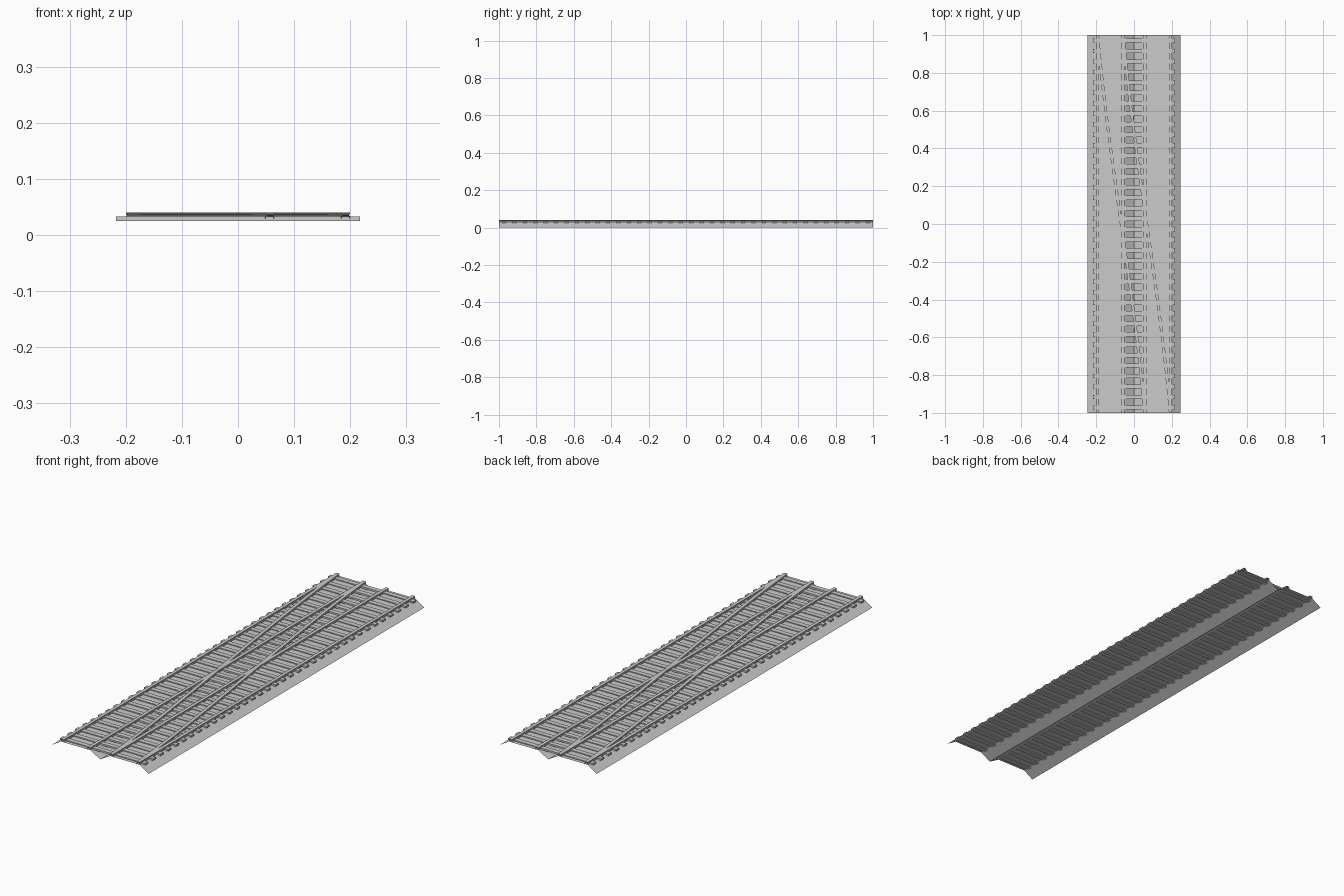
import bpy, bmesh

if "Cube" in bpy.data.objects:
    bpy.data.objects.remove(bpy.data.objects["Cube"])

INNER, OUTER = 0.0575, 0.1925      # rail centre lines of each track
BED_Z, RAIL_TOP = 0.029, 0.040
SLEEPERS = 36


def make_object(name, bm):
    mesh = bpy.data.meshes.new(name)
    bm.to_mesh(mesh)
    bm.free()
    obj = bpy.data.objects.new(name, mesh)
    bpy.context.collection.objects.link(obj)
    return obj


def sweep(name, profile, path):
    """Loft an open x/z profile along (x offset, y) stations, ends left open."""
    bm = bmesh.new()
    rows = [[bm.verts.new((px + x, y, z)) for x, z in profile] for px, y in path]
    for a, b in zip(rows, rows[1:]):
        for i in range(len(profile) - 1):
            bm.faces.new((a[i], a[i + 1], b[i + 1], b[i]))
    return make_object(name, bm)


# Ballast bed: open sheet with two flat tops and a valley between the tracks
half = [(0.05, BED_Z), (0.2, BED_Z), (0.247, 0)]
bed = [(-x, z) for x, z in reversed(half)] + [(0, 0)] + half
sweep("ballast_bed", bed, [(0, -1), (0, 1)])

# Long sleepers running under both tracks
bm = bmesh.new()
pitch = 2 / SLEEPERS
for i in range(SLEEPERS):
    cube = bmesh.ops.create_cube(bm, size=1)["verts"]
    bmesh.ops.scale(bm, vec=(0.434, 0.022, 0.008), verts=cube)
    bmesh.ops.translate(bm, vec=(0, -1 + (i + 0.5) * pitch, 0.029), verts=cube)
make_object("sleepers", bm)

# Rail section: foot, narrower web, head
side = [(0.0075, BED_Z), (0.0075, 0.033), (0.0055, 0.0345),
        (0.0055, 0.036), (0.0075, 0.0375), (0.0075, RAIL_TOP)]
rail = [(-x, z) for x, z in side] + list(reversed(side))

# Straight rails of both tracks
for label, s in (("left", -1), ("right", 1)):
    sweep(label + "_outer_rail", rail, [(s * OUTER, -1), (s * OUTER, 1)])
    sweep(label + "_inner_rail", rail, [(s * INNER, -1), (s * INNER, 1)])


# Crossover rails: gentle S from left track (back) to right track (front)
def crossover(start):
    points = []
    for i in range(17):
        t = i / 16
        s = 0.7 * t + 0.3 * t * t * (3 - 2 * t)
        points.append((start + (OUTER + INNER) * s, 1 - 2 * t))
    return points[::-1]


sweep("crossover_rail_a", rail, crossover(-OUTER))
sweep("crossover_rail_b", rail, crossover(-INNER))
